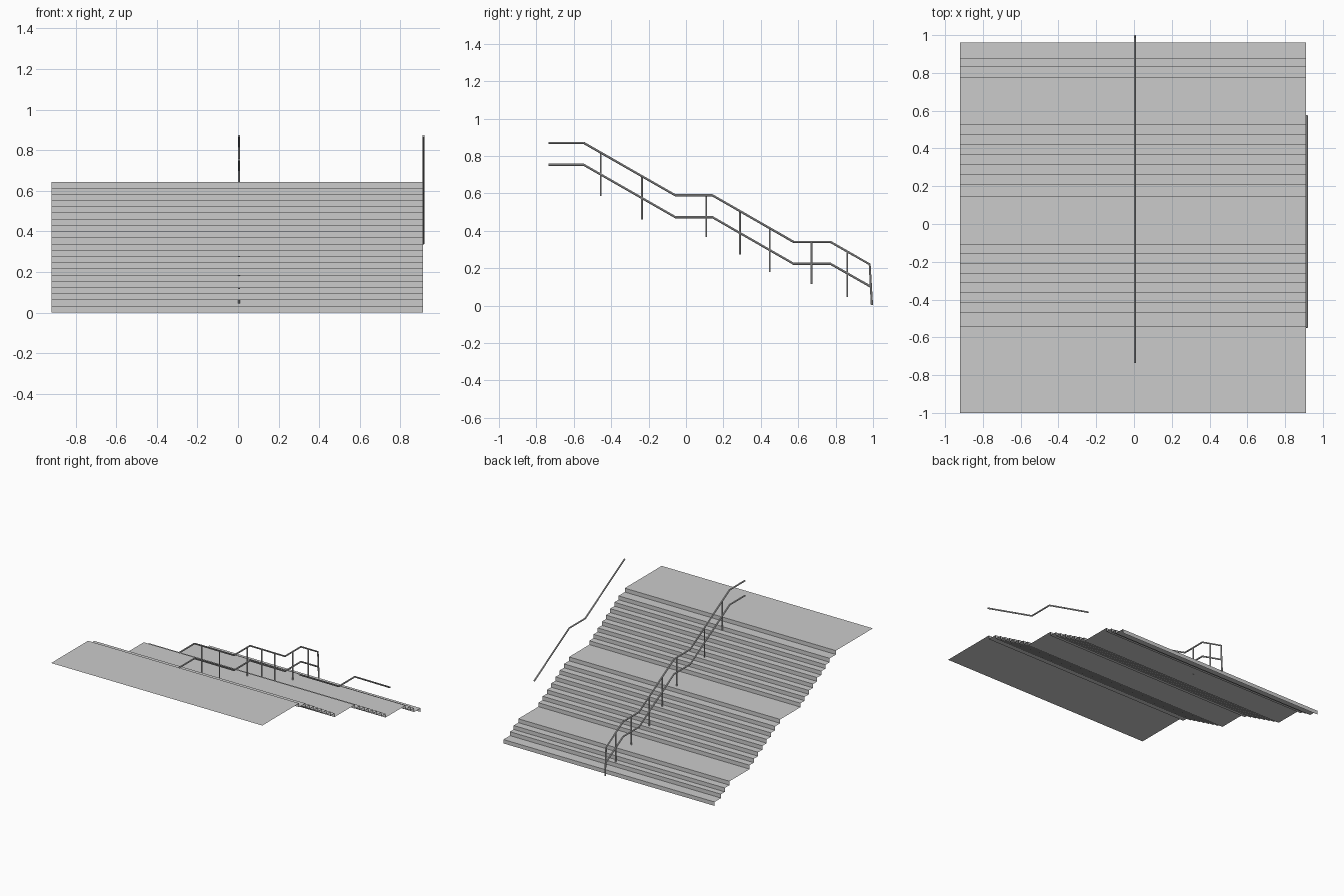
import bpy, bmesh

if "Cube" in bpy.data.objects:
    bpy.data.objects.remove(bpy.data.objects["Cube"])

RISE = 0.0306
X0, X1 = -0.92, 0.911

# Stair sheet: zigzag profile swept across x
risers = [0.96, 0.88, 0.833, 0.775]                     # lower flight
risers += [0.526 - 0.0527 * i for i in range(7)] + [0.147]   # middle flight
risers += [-0.105 - 0.0515 * i for i in range(8)] + [-0.543]  # upper flight
profile = [(risers[0], 0.0)]
for i, y in enumerate(risers):
    if i:
        profile.append((y, i * RISE))
    profile.append((y, (i + 1) * RISE))
profile.append((-1.0, len(risers) * RISE))

bm = bmesh.new()
left = [bm.verts.new((X0, y, z)) for y, z in profile]
right = [bm.verts.new((X1, y, z)) for y, z in profile]
for i in range(len(profile) - 1):
    bm.faces.new((left[i], right[i], right[i + 1], left[i + 1]))
bmesh.ops.recalc_face_normals(bm, faces=bm.faces)
if sum(f.normal.z for f in bm.faces) < 0:
    bmesh.ops.reverse_faces(bm, faces=bm.faces)
mesh = bpy.data.meshes.new("stairs")
bm.to_mesh(mesh)
bm.free()
bpy.context.collection.objects.link(bpy.data.objects.new("stairs", mesh))


def tube(name, x, pts, r):
    """Round pipe along (y, z) points at a fixed x."""
    cu = bpy.data.curves.new(name, 'CURVE')
    cu.dimensions = '3D'
    cu.bevel_depth = r
    cu.bevel_resolution = 2
    cu.use_fill_caps = True
    sp = cu.splines.new('POLY')
    sp.points.add(len(pts) - 1)
    for p, (y, z) in zip(sp.points, pts):
        p.co = (x, y, z, 1)
    ob = bpy.data.objects.new(name, cu)
    bpy.context.collection.objects.link(ob)
    bpy.ops.object.select_all(action='DESELECT')
    ob.select_set(True)
    bpy.context.view_layer.objects.active = ob
    bpy.ops.object.convert(target='MESH')
    bpy.ops.object.shade_smooth_by_angle()


# Centre handrail: upper rail turning down to the ground, and lower rail
XC = 0.005
rail = [(-0.735, 0.87), (-0.547, 0.87), (-0.057, 0.59), (0.141, 0.59),
        (0.575, 0.341), (0.772, 0.341), (0.982, 0.221)]
tube("centre_top_rail", XC, rail + [(0.994, 0.003)], 0.006)
tube("centre_lower_rail", XC, [(y, z - 0.117) for y, z in rail[:-1]] + [(0.988, 0.101)], 0.006)


def rail_height(y):
    for (a, za), (b, zb) in zip(rail, rail[1:]):
        if a <= y <= b:
            return za + (zb - za) * (y - a) / (b - a)


# Posts standing on the treads
for i, (y, z) in enumerate([(-0.456, 0.587), (-0.236, 0.46), (0.108, 0.368), (0.288, 0.273),
                            (0.448, 0.18), (0.67, 0.117), (0.862, 0.045)]):
    tube(f"post_{i + 1}", XC, [(y, z), (y, rail_height(y))], 0.005)

# Single side handrail
tube("side_rail", 0.914, rail[1:5], 0.006)
